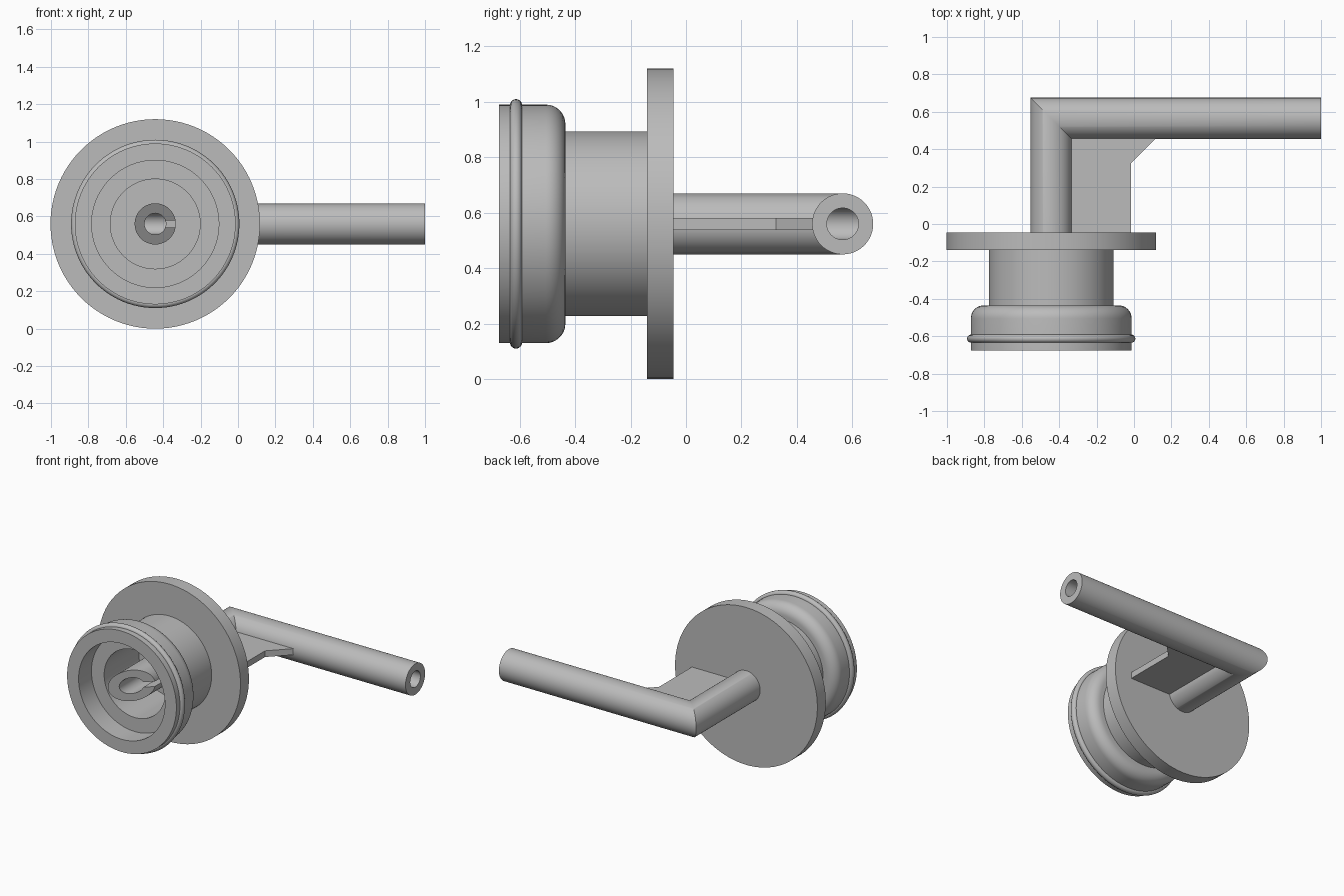
import bpy, bmesh, math
from mathutils import Vector

if "Cube" in bpy.data.objects:
    bpy.data.objects.remove(bpy.data.objects["Cube"], do_unlink=True)

CX, CZ = -0.4425, 0.56      # axis of the round body
SEG = 96

grey = bpy.data.materials.new("plain_grey")
grey.use_nodes = True
grey.diffuse_color = (0.5, 0.5, 0.5, 1)
grey.node_tree.nodes["Principled BSDF"].inputs["Base Color"].default_value = (0.5, 0.5, 0.5, 1)


def finish(bm, name):
    bmesh.ops.recalc_face_normals(bm, faces=bm.faces[:])
    mesh = bpy.data.meshes.new(name)
    bm.to_mesh(mesh)
    bm.free()
    mesh.materials.append(grey)
    ob = bpy.data.objects.new(name, mesh)
    bpy.context.collection.objects.link(ob)
    return ob


def smooth(ob):
    bpy.ops.object.select_all(action='DESELECT')
    ob.select_set(True)
    bpy.context.view_layer.objects.active = ob
    bpy.ops.object.shade_smooth_by_angle(angle=math.radians(30))


def skin(bm, rings):
    """Bridge a closed loop of rings, the last one back to the first."""
    loops = [[bm.verts.new(p) for p in ring] for ring in rings]
    for a, b in zip(loops, loops[1:] + loops[:1]):
        n = len(a)
        for i in range(n):
            j = (i + 1) % n
            bm.faces.new((a[i], a[j], b[j], b[i]))


def circle(r):
    for i in range(SEG):
        t = 2 * math.pi * i / SEG
        yield r * math.cos(t), r * math.sin(t)


def lathe(name, profile):
    """Turn a closed (y, radius) profile about the body axis."""
    bm = bmesh.new()
    skin(bm, [[(CX + u, y, CZ + v) for u, v in circle(r)] for y, r in profile])
    ob = finish(bm, name)
    smooth(ob)
    return ob


def prism(name, outline, z0, z1):
    bm = bmesh.new()
    face = bm.faces.new([bm.verts.new((x, y, z0)) for x, y in outline])
    top = bmesh.ops.extrude_face_region(bm, geom=[face])["geom"]
    verts = [g for g in top if isinstance(g, bmesh.types.BMVert)]
    bmesh.ops.translate(bm, verts=verts, vec=Vector((0, 0, z1 - z0)))
    return finish(bm, name)


# Hollow cup with a rounded shoulder, stepped bore and narrower neck
shoulder = [(-0.505 + 0.07 * math.sin(math.radians(a)),
             0.36 + 0.07 * math.cos(math.radians(a))) for a in range(0, 91, 10)]
lathe("cup_body", [(-0.675, 0.34), (-0.675, 0.43)] + shoulder +
      [(-0.435, 0.333), (-0.13, 0.333), (-0.13, 0.24), (-0.53, 0.24), (-0.53, 0.34)])

# Bead around the cup rim
lathe("rim_bead", [(-0.613 + 0.022 * u, 0.428 + 0.022 * v) for u, v in
                   [(math.cos(a * math.pi / 8), math.sin(a * math.pi / 8)) for a in range(16)]])

# Wide flange closing the back of the cup
lathe("flange", [(-0.14, 0.08), (-0.14, 0.56), (-0.045, 0.56), (-0.045, 0.08)])

# Hollow pipe: slanted tip, mitred elbow, square-cut end
ELBOW, TIP = 0.565, -0.565


def pipe_rings(r):
    pts = list(circle(r))
    return [[(CX + u, TIP + u, CZ + v) for u, v in pts],
            [(CX + u, ELBOW - u, CZ + v) for u, v in pts],
            [(1.0, ELBOW - u, CZ + v) for u, v in pts]]


bm = bmesh.new()
skin(bm, pipe_rings(0.11) + pipe_rings(0.057)[::-1])
pipe = finish(bm, "bent_pipe")

# Slot in the side of the slanted tip
cutter = prism("slot_cutter", [(CX + 0.04, -0.7), (CX + 0.15, -0.7),
                               (CX + 0.15, -0.3), (CX + 0.04, -0.3)], CZ - 0.018, CZ + 0.018)
cutter.hide_render = True
mod = pipe.modifiers.new("slot", 'BOOLEAN')
mod.operation = 'DIFFERENCE'
mod.solver = 'EXACT'
mod.object = cutter
bpy.context.view_layer.objects.active = pipe
bpy.ops.object.modifier_apply(modifier=mod.name)
bpy.data.objects.remove(cutter, do_unlink=True)
smooth(pipe)

# Flat rib bracing the elbow against the flange
prism("brace_rib", [(-0.345, -0.06), (-0.015, -0.06), (-0.015, 0.325),
                    (0.115, 0.457), (0.115, 0.465), (-0.345, 0.465)], CZ - 0.022, CZ + 0.022)
